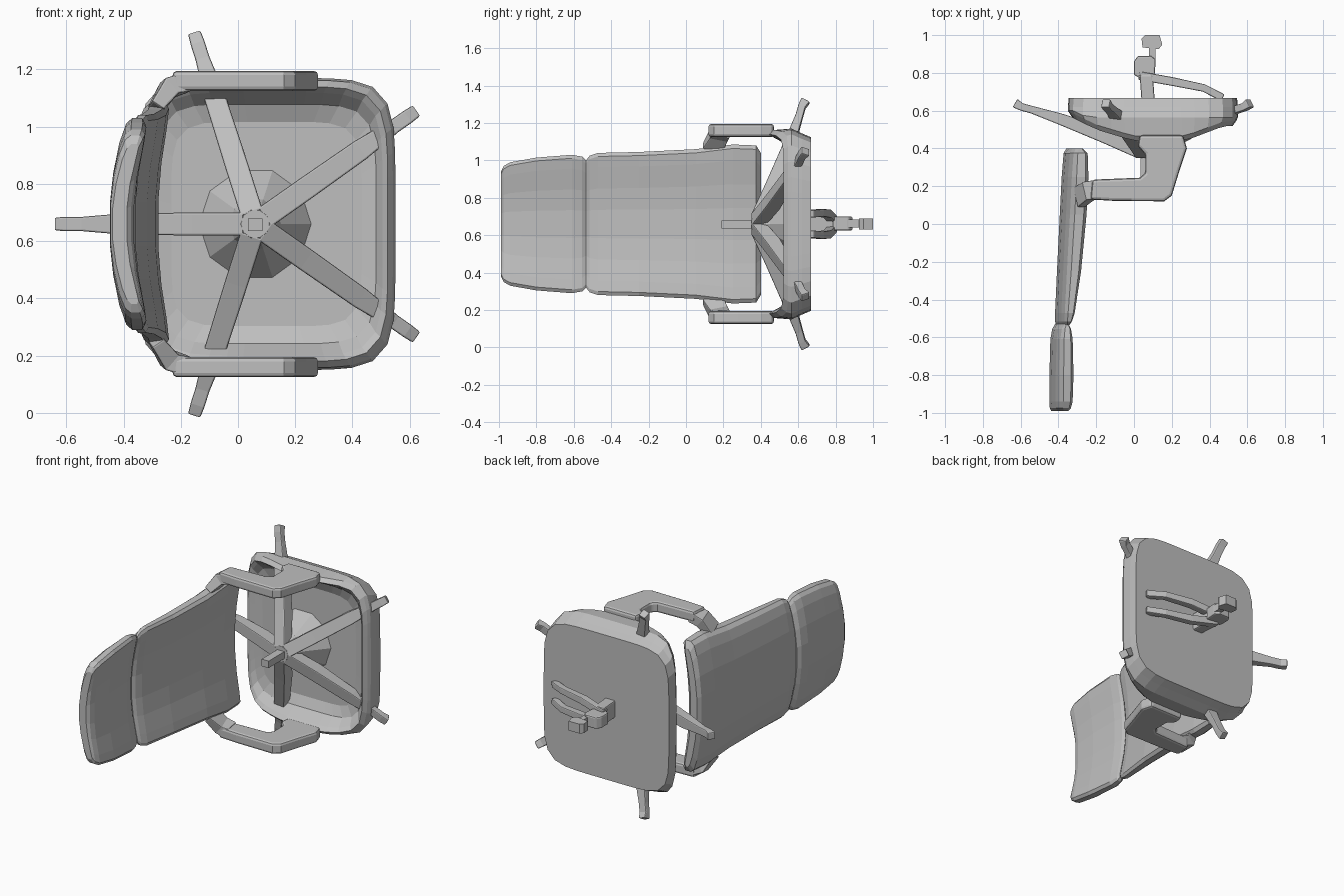
import bpy, bmesh, math
from mathutils import Vector

if "Cube" in bpy.data.objects:
    bpy.data.objects.remove(bpy.data.objects["Cube"])

grey = bpy.data.materials.new("mid grey")
grey.diffuse_color = (0.52, 0.52, 0.52, 1)
grey.use_nodes = True
grey.node_tree.nodes["Principled BSDF"].inputs["Base Color"].default_value = grey.diffuse_color
ZC = 0.66  # mirror plane of the chair


def finish(bm, name, bevel=0.0, segments=2):
    bmesh.ops.recalc_face_normals(bm, faces=bm.faces)
    me = bpy.data.meshes.new(name)
    bm.to_mesh(me)
    bm.free()
    ob = bpy.data.objects.new(name, me)
    bpy.context.collection.objects.link(ob)
    me.materials.append(grey)
    if bevel:
        m = ob.modifiers.new("bevel", 'BEVEL')
        m.width, m.segments, m.limit_method = bevel, segments, 'ANGLE'
        m.angle_limit = math.radians(40)
    return ob


def loft(name, rings, bevel=0.0):
    """Skin closed rings of equal length and cap both ends."""
    bm = bmesh.new()
    vs = [[bm.verts.new(p) for p in r] for r in rings]
    n = len(rings[0])
    for a, b in zip(vs, vs[1:]):
        for i in range(n):
            bm.faces.new((a[i], a[(i + 1) % n], b[(i + 1) % n], b[i]))
    bm.faces.new(vs[0])
    bm.faces.new(vs[-1])
    return finish(bm, name, bevel)


def beam(name, pts, sizes, up=(0, 1, 0), bevel=0.006):
    """Rectangular bar along a path; sizes are (width, thickness along up)."""
    pts = [Vector(p) for p in pts]
    rings = []
    for i, (p, (w, t)) in enumerate(zip(pts, sizes)):
        d = (pts[min(i + 1, len(pts) - 1)] - pts[max(i - 1, 0)]).normalized()
        side = d.cross(Vector(up)).normalized()
        u = side.cross(d)
        rings.append([p + side * a * w / 2 + u * b * t / 2
                      for a, b in ((-1, -1), (1, -1), (1, 1), (-1, 1))])
    return loft(name, rings, bevel)


def prism(name, profile, z0, z1, bevel=0.0):
    return loft(name, [[(x, y, z) for x, y in profile] for z in (z0, z1)], bevel)


def interp(table, x):
    for (x0, y0), (x1, y1) in zip(table, table[1:]):
        if x <= x1:
            return y0 + (y1 - y0) * max(0, x - x0) / (x1 - x0)
    return table[-1][1]


# seat: dished pan whose rim is highest at the arm mounts
RIM = [(-0.32, 0.56), (-0.2, 0.5), (0.0, 0.44), (0.27, 0.44), (0.48, 0.52)]
FLOOR = 0.58


def seat_ring(sx, sz, height):
    ring = []
    for k in range(48):
        a = 2 * math.pi * (k + 0.5) / 48
        c, d = math.cos(a), math.sin(a)
        r = (abs(c) ** 6 + abs(d) ** 6) ** (-1 / 6)
        x, z = 0.1 + 0.45 * sx * r * c, ZC + 0.51 * sz * r * d
        ring.append((x, height(interp(RIM, x)), z))
    return ring


loft("seat", [
    seat_ring(0.04, 0.04, lambda h: FLOOR),
    seat_ring(0.74, 0.70, lambda h: FLOOR),
    seat_ring(0.85, 0.82, lambda h: FLOOR + (h - FLOOR) * 0.2),
    seat_ring(0.90, 0.90, lambda h: FLOOR + (h - FLOOR) * 0.75),
    seat_ring(0.94, 0.94, lambda h: h),
    seat_ring(0.98, 0.985, lambda h: h + 0.025),
    seat_ring(1.00, 1.00, lambda h: max(0.565, h + 0.04)),
    seat_ring(1.00, 0.95, lambda h: 0.62),
    seat_ring(0.99, 0.91, lambda h: 0.668),
    seat_ring(0.04, 0.04, lambda h: 0.668)])


# curved back cushions; each section is (y, front x, rear x, half width)
def cushion(name, sections):
    rings = []
    ts = [-1, -0.95, -0.8, -0.5, -0.2, 0.2, 0.5, 0.8, 0.95, 1]
    for y, xf, xb, hw in sections:
        front, rear = [], []
        for t in ts:
            bend = t * t
            pinch = {1: 0.25, 0.95: 0.06}.get(abs(t), 0) * (xf - xb)
            front.append((xf + 0.05 * bend - pinch, y, ZC + t * hw))
            rear.append((xb + 0.055 * bend + pinch, y, ZC + t * hw))
        rings.append(front + rear[::-1])
    loft(name, rings)


cushion("backrest", [
    (0.40, -0.315, -0.36, 0.38), (0.375, -0.285, -0.375, 0.42),
    (0.25, -0.28, -0.385, 0.425), (0.05, -0.29, -0.395, 0.40),
    (-0.25, -0.32, -0.41, 0.385), (-0.47, -0.355, -0.42, 0.38),
    (-0.515, -0.37, -0.42, 0.365), (-0.535, -0.385, -0.415, 0.34)])
cushion("headrest", [
    (-0.53, -0.39, -0.42, 0.335), (-0.555, -0.375, -0.435, 0.36),
    (-0.61, -0.365, -0.445, 0.37), (-0.80, -0.36, -0.45, 0.355),
    (-0.94, -0.365, -0.45, 0.33), (-0.975, -0.375, -0.448, 0.31),
    (-0.99, -0.39, -0.44, 0.28)])

# armrests with posts, plus links to the backrest
ARM = [(-0.23, 0.13), (-0.1, 0.122), (0.16, 0.12), (0.2, 0.15), (0.24, 0.28),
       (0.28, 0.40), (0.26, 0.47), (0.03, 0.47), (0.02, 0.41), (0.06, 0.37),
       (0.06, 0.27), (0.03, 0.245), (-0.22, 0.235)]
for side, label in ((1, "upper"), (-1, "lower")):
    prism(label + "_armrest", ARM, ZC + side * 0.465, ZC + side * 0.535, 0.015)
    beam(label + "_arm_link",
         [(-0.18, 0.185, ZC + side * 0.495), (-0.24, 0.175, ZC + side * 0.475),
          (-0.29, 0.14, ZC + side * 0.40)],
         [(0.07, 0.1), (0.07, 0.1), (0.05, 0.11)])

# five-legged star base, passing through the seat pan
HUB = Vector((0.06, 0.38, ZC))
TIPS = [(-0.63, 0.66), (-0.15, 1.32), (0.615, 1.05), (0.615, 0.27), (-0.15, 0.0)]
for i, (tx, tz) in enumerate(TIPS):
    flat = Vector((tx - HUB.x, 0, tz - HUB.z))
    path = [HUB + flat * f + Vector((0, dy, 0))
            for f, dy in ((0.04, 0.0), (0.3, 0.085), (0.65, 0.175), (0.87, 0.225), (0.95, 0.24), (1.0, 0.26))]
    beam("leg_%d" % (i + 1), path,
         [(0.08, 0.07), (0.08, 0.08), (0.075, 0.06), (0.05, 0.04), (0.05, 0.04), (0.045, 0.05)])


def tube(name, x, y0, y1, r0, r1, sides=10):
    loft(name, [[(x + r * math.cos(2 * math.pi * k / sides), y,
                  ZC + r * math.sin(2 * math.pi * k / sides)) for k in range(sides)]
                for y, r in ((y0, r0), (y1, r1))])


# hub, flared column and the small pin on top of it
tube("hub", 0.06, 0.35, 0.45, 0.05, 0.09)
tube("column", 0.06, 0.44, 0.585, 0.08, 0.2)
prism("column_pin", [(0.035, 0.19), (0.085, 0.19), (0.085, 0.36), (0.035, 0.36)],
      ZC - 0.025, ZC + 0.02)

# bracket under the seat: forked bar, neck, block, stub and end tab
for s in (-1, 1):
    beam("bracket_prong", [(0.03, 0.785, ZC + s * 0.025), (0.2, 0.755, ZC + s * 0.055),
                           (0.37, 0.72, ZC + s * 0.06), (0.47, 0.668, ZC + s * 0.055)],
         [(0.045, 0.045), (0.045, 0.045), (0.04, 0.04), (0.04, 0.04)])
prism("bracket_neck", [(0.04, 0.65), (0.11, 0.65), (0.1, 0.79), (0.03, 0.79)],
      ZC - 0.05, ZC + 0.06, 0.008)
prism("bracket_block", [(0.0, 0.79), (0.05, 0.76), (0.11, 0.79), (0.115, 0.87),
                        (0.09, 0.89), (0.02, 0.89), (0.0, 0.86)],
      ZC - 0.035, ZC + 0.04, 0.008)
prism("bracket_stub", [(0.08, 0.87), (0.115, 0.87), (0.115, 0.95), (0.08, 0.95)],
      ZC - 0.02, ZC + 0.025)
prism("end_tab", [(0.045, 0.935), (0.13, 0.925), (0.15, 0.95), (0.135, 1.0),
                  (0.06, 1.0), (0.04, 0.98)], ZC - 0.03, ZC + 0.03)
